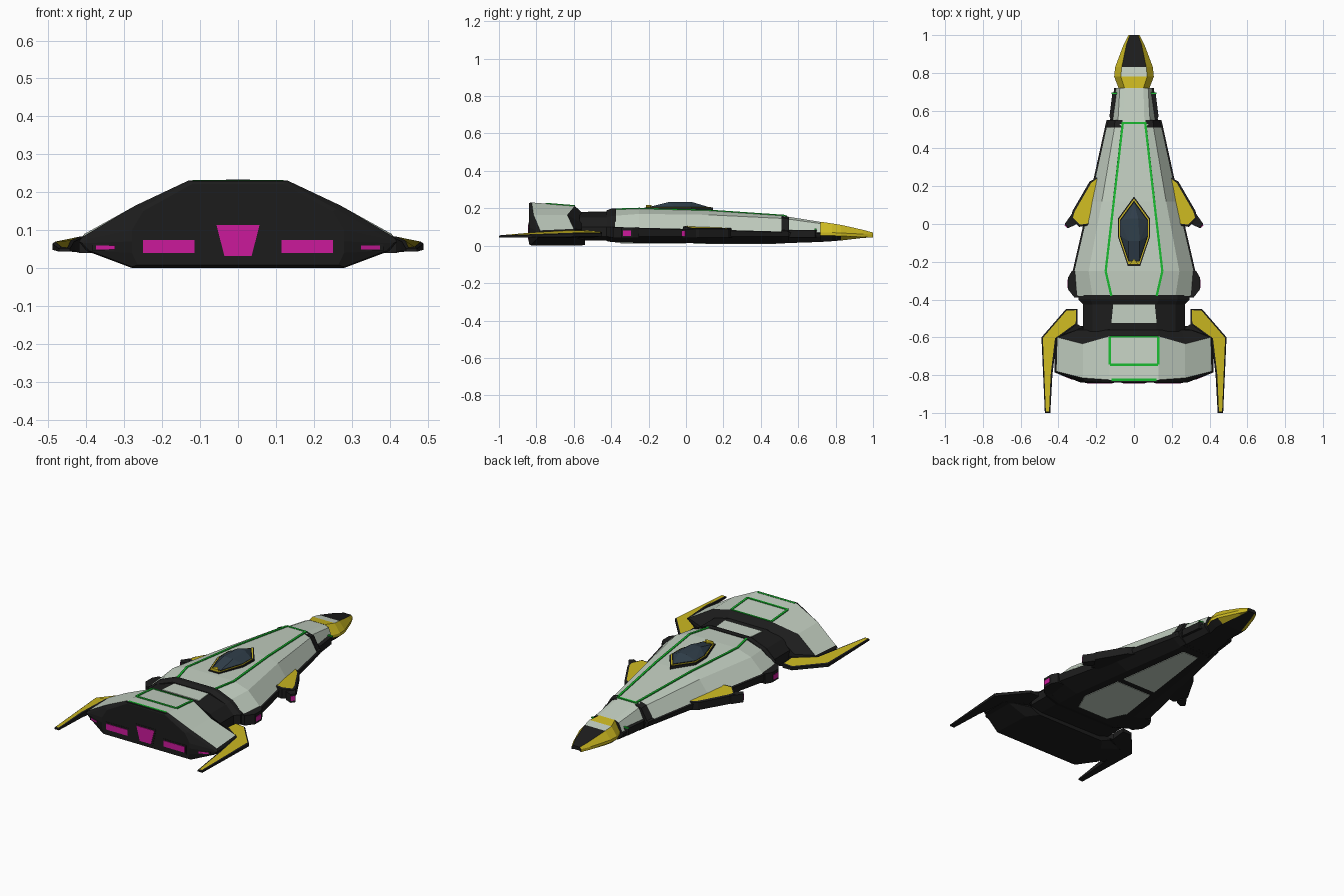
import bpy, bmesh
from mathutils import Vector

if "Cube" in bpy.data.objects:
    bpy.data.objects.remove(bpy.data.objects["Cube"])

COLS = {'p': ("pale", (.55, .63, .54)), 'k': ("black", (.012, .012, .012)),
        'y': ("yellow", (.6, .48, .015)), 'g': ("green", (.01, .5, .03)),
        'm': ("magenta", (.6, .01, .33)), 'c': ("glass", (.03, .05, .07))}
KEYS = list(COLS)
MATS = []
for key in KEYS:
    m = bpy.data.materials.new(COLS[key][0])
    m.diffuse_color = (*COLS[key][1], 1)
    m.use_nodes = True
    m.node_tree.nodes["Principled BSDF"].inputs["Base Color"].default_value = m.diffuse_color
    MATS.append(m)


def finish(name, bm, mirror=False):
    bmesh.ops.recalc_face_normals(bm, faces=bm.faces)
    me = bpy.data.meshes.new(name)
    bm.to_mesh(me)
    bm.free()
    for m in MATS:
        me.materials.append(m)
    ob = bpy.data.objects.new(name, me)
    bpy.context.collection.objects.link(ob)
    if mirror:
        ob.modifiers.new("Mirror", 'MIRROR')
    return ob


def loft(name, sections, cols):
    """Symmetric loft; each section is a half outline from top to bottom.
    cols: one string per span, letters = top, side strips..., bottom."""
    bm = bmesh.new()
    k = len(sections[0])
    n = 2 * k
    rings = []
    for s in sections:
        pts = list(s) + [(-x, y, z) for x, y, z in reversed(s)]
        rings.append([bm.verts.new(p) for p in pts])
    for j in range(len(rings) - 1):
        span = cols[min(j, len(cols) - 1)]
        for i in range(n):
            a, b = rings[j], rings[j + 1]
            f = bm.faces.new((a[i], a[(i + 1) % n], b[(i + 1) % n], b[i]))
            f.material_index = KEYS.index(span[i + 1 if i < k else n - 1 - i])
    for r in (rings[0], rings[-1]):
        bm.faces.new(r).material_index = KEYS.index('k')
    return finish(name, bm)


def flat(y, pts):
    return [(x, y, z) for x, z in pts]


def solid(name, pts, col, mirror=False):
    """Convex solid around a few points."""
    bm = bmesh.new()
    vs = [bm.verts.new(p) for p in pts]
    res = bmesh.ops.convex_hull(bm, input=vs)
    bmesh.ops.delete(bm, geom=[v for v in bm.verts if not v.link_faces], context='VERTS')
    for f in bm.faces:
        f.material_index = KEYS.index(col)
    return finish(name, bm, mirror)


def slab(name, plan, z0, z1, col, mirror=False):
    return solid(name, [(x, y, z) for x, y in plan for z in (z0, z1)], col, mirror)


def trimmed_plate(name, pts, col, border):
    """Black plate with an inset coloured top; pts = (x, y, z_bottom, z_top)."""
    bm = bmesh.new()
    lo = [bm.verts.new((x, y, a)) for x, y, a, b in pts]
    hi = [bm.verts.new((x, y, b)) for x, y, a, b in pts]
    n = len(pts)
    bm.faces.new(lo[::-1])
    top = bm.faces.new(hi)
    for i in range(n):
        bm.faces.new((lo[i], lo[(i + 1) % n], hi[(i + 1) % n], hi[i]))
    bmesh.ops.recalc_face_normals(bm, faces=bm.faces)
    bmesh.ops.inset_individual(bm, faces=[top], thickness=border, depth=.004)
    for f in bm.faces:
        f.material_index = KEYS.index('k')
    top.material_index = KEYS.index(col)
    return finish(name, bm, True)


def strip(name, path, w=.006, mirror=False):
    """Thin raised green line along a path."""
    bm = bmesh.new()
    for a, b in zip(path, path[1:]):
        a, b = Vector(a), Vector(b)
        s = (b - a).cross(Vector((0, 0, 1))).normalized() * w
        u = Vector((0, 0, .003))
        q = [bm.verts.new(p + d) for d in (-u, u) for p in (a - s, a + s, b + s, b - s)]
        for ids in ((0, 1, 2, 3), (4, 5, 6, 7), (0, 1, 5, 4), (1, 2, 6, 5), (2, 3, 7, 6), (3, 0, 4, 7)):
            bm.faces.new([q[i] for i in ids]).material_index = KEYS.index('g')
    return finish(name, bm, mirror)


def deck(y, w1, zt, w2, z2, w3, z3, wb, zb):
    return flat(y, [(w1, zt), (w2, z2), (w3, z3), (w3 + .01, z3 - .004), (w3 + .005, .05), (wb, zb)])


# main hull
loft("main_hull", [deck(.53, .06, .16, .10, .145, .14, .075, .09, .013),
                   deck(.12, .107, .188, .17, .165, .23, .087, .15, .013),
                   deck(-.25, .15, .199, .24, .17, .315, .096, .20, .015),
                   deck(-.38, .12, .194, .22, .16, .30, .10, .20, .018)], ["pppkkkk"])
# collar between hull and neck
loft("neck_collar", [deck(.51, .068, .160, .105, .15, .145, .085, .095, .013),
                     deck(.55, .06, .154, .10, .143, .135, .08, .09, .014)], ["pkkkkkk"])
# neck
loft("neck", [deck(.54, .055, .156, .085, .143, .118, .075, .09, .014),
              deck(.72, .05, .127, .075, .118, .095, .07, .07, .02)], ["pppkkkk"])
slab("neck_side_pad", [(.09, .70), (.115, .69), (.13, .57), (.12, .55), (.09, .55)], .045, .085, 'k', True)
strip("neck_line", [(.09, .692, .088), (.118, .692, .088)], .005, True)

# nose
NOSE = [(.72, .05, .128, .082, .07, .06, .02), (.78, .07, .119, .105, .07, .07, .024),
        (.83, .065, .111, .10, .068, .065, .028), (.95, .04, .084, .055, .062, .035, .042),
        (1.0, .022, .07, .03, .06, .02, .05)]
loft("nose", [flat(y, [(a, zt), (b, ze), (b, ze - .016), (c, zb)]) for y, a, zt, b, ze, c, zb in NOSE],
     ["yyykk", "pyykk", "kyyyk", "kyyyk"])

# connector behind the hull
loft("hull_rear_band", [flat(y, [(.13, .198), (.23, .158), (.295, .10), (.295, .045), (.2, .02)])
                        for y in (-.375, -.40)] +
     [flat(-.425, [(.12, .188), (.22, .15), (.27, .10), (.27, .05), (.2, .025)])], ["kkkkkk"])
loft("connector", [flat(y, [(.12, .18), (.22, .15), (.27, .10), (.27, .05), (.2, .028)])
                   for y in (-.42, -.57)], ["kkkkkk"])
slab("connector_panel", [(-.11, -.425), (.11, -.425), (.12, -.525), (-.12, -.525)], .17, .184, 'p')

# rear engine block
loft("engine_block", [
    [(.13, -.56, .18), (.25, -.56, .12), (.30, -.56, .085), (.30, -.56, .07), (.28, -.54, .03), (.22, -.54, .003)],
    [(.13, -.595, .213), (.27, -.635, .165), (.405, -.60, .09), (.42, -.60, .07), (.40, -.60, .045), (.27, -.60, 0)],
    [(.13, -.825, .231), (.27, -.815, .165), (.41, -.78, .082), (.42, -.785, .07), (.40, -.78, .045), (.28, -.82, 0)],
    [(.125, -.838, .229), (.26, -.83, .155), (.40, -.79, .075), (.41, -.79, .065), (.39, -.79, .045), (.28, -.83, .003)],
    flat(-.84, [(.12, .222), (.25, .15), (.28, .10), (.28, .07), (.28, .04), (.265, .008)]),
], ["kkkkkkk", "pppkkkk", "kkkkkkk", "kkkkkkk"])

# engine outlets with raised frames
for grow, y, col, label in ((.009, -.842, 'k', "frame"), (0, -.845, 'm', "glow")):
    g = grow
    solid("centre_engine_" + label, [(sx * (x + g), yy, z) for sx in (-1, 1) for yy in (-.82, y)
                                     for x, z in ((.057, .114 + g), (.036, .032 - g))], col)
    solid("side_engine_" + label, [(x, yy, z) for x in (.115 - g, .25 + g) for yy in (-.82, y)
                                   for z in (.04 - g, .074 + g)], col, True)
    solid("outer_engine_" + label, [(x, yy + d, z) for x, yy in ((.325 - g, y + .02), (.375 + g, y + .04))
                                    for d in (0, .03) for z in (.049 - g / 2, .059 + g / 2)], col, True)

# swept rear wings
trimmed_plate("rear_wing", [(.30, -.45, .05, .072), (.30, -.53, .04, .078), (.41, -.61, .04, .08),
                            (.432, -.80, .045, .07), (.443, -1, .043, .051), (.472, -1, .043, .051),
                            (.49, -.60, .048, .064), (.36, -.45, .05, .066)][::-1], 'y', .009)
# wing root joining wing to block
slab("wing_root", [(.25, -.56), (.30, -.53), (.42, -.61), (.42, -.76), (.25, -.76)], .04, .07, 'k', True)

# small side fins and their thrusters
trimmed_plate("side_fin", [(.19, .25, .045, .09), (.19, .0, .045, .104), (.29, -.015, .045, .102),
                           (.335, .03, .045, .09), (.325, .07, .045, .09), (.235, .225, .045, .088)], 'y', .012)
slab("fin_thruster", [(.30, .02), (.325, .06), (.367, 0), (.35, -.022), (.31, -.005)], .04, .088, 'k', True)
slab("fin_thruster_glow", [(.345, -.01), (.352, -.024), (.368, -.005), (.36, .0)], .052, .078, 'm', True)

# side pods near the hull rear
slab("side_pod", [(.26, -.25), (.33, -.25), (.35, -.285), (.35, -.345), (.315, -.39), (.26, -.39)], .04, .098, 'k', True)
slab("side_pod_glow", [(.33, -.295), (.353, -.295), (.353, -.338), (.33, -.338)], .053, .08, 'm', True)

# canopy: frame layers and glass
PLAN = [(0, .145), (.084, .03), (.084, -.07), (.033, -.222)]
PLAN += [(-x, y) for x, y in PLAN[1:]]


def scaled(s):
    return [(x * s, -.035 + (y + .035) * s) for x, y in PLAN]


slab("canopy_base", scaled(1), .18, .203, 'k')
slab("canopy_trim", scaled(.94), .19, .206, 'y')
slab("canopy_frame", scaled(.88), .19, .208, 'k')
solid("canopy_glass", [(x, y, .208) for x, y in scaled(.84)] +
      [(s * x, y, .234) for s in (-1, 1) for x, y in ((.022, .03), (.03, -.09))], 'c')
slab("canopy_tail", [(-.025, -.215), (.025, -.215), (0, -.185)], .19, .217, 'y')

# green lines
strip("deck_line", [(.06, .53, .162), (.107, .12, .19), (.15, -.25, .20), (.12, -.38, .196)], .006, True)
strip("deck_front_line", [(-.065, .535, .159), (.065, .535, .159)])
strip("engine_roof_line", [(0, -.745, .226), (.128, -.745, .226), (.128, -.597, .214)], .006, True)
strip("engine_roof_front_line", [(-.128, -.597, .214), (.128, -.597, .214)], .003)
strip("engine_rear_line", [(-.12, -.824, .229), (.12, -.824, .229)])

# belly panels
slab("belly_panel_front", [(s * x, y) for s in (-1, 1) for x, y in ((.05, .48), (.11, .04))], .010, .018, 'p')
slab("belly_panel_rear", [(s * x, y) for s in (-1, 1) for x, y in ((.115, 0), (.15, -.24), (.10, -.35))], .011, .02, 'p')
